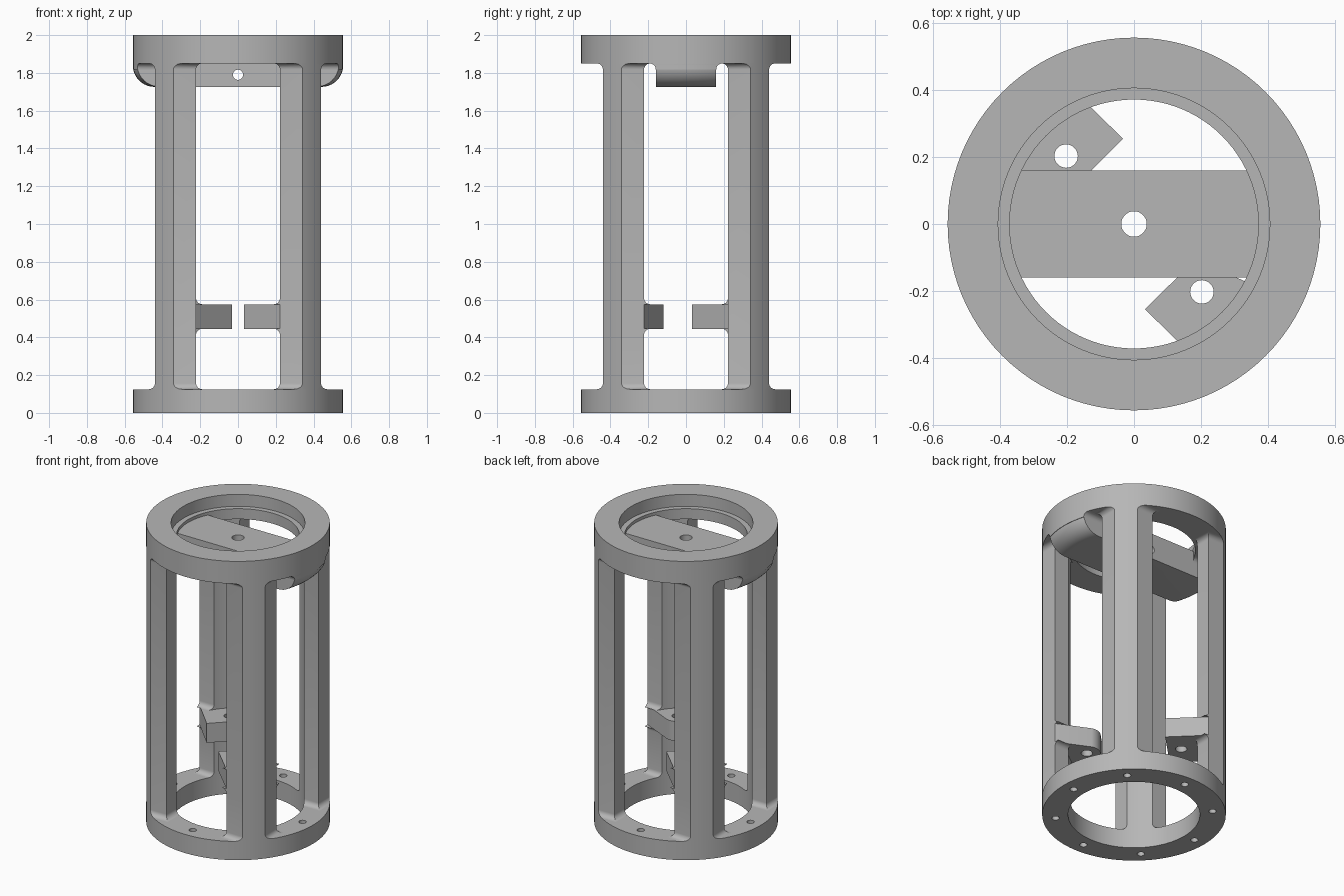
import bpy, bmesh, math
from mathutils import Vector

cube = bpy.data.objects.get("Cube")
if cube:
    bpy.data.objects.remove(cube, do_unlink=True)

grey = bpy.data.materials.new("plain_grey")
grey.use_nodes = True
colour = (0.47, 0.47, 0.47, 1)
grey.diffuse_color = colour
grey.node_tree.nodes["Principled BSDF"].inputs["Base Color"].default_value = colour

OUTER, BORE, LEDGE = 0.557, 0.40, 0.372
FOOT, NECK, TOP = 0.125, 1.85, 2.0        # main heights
IN, OUT, FIL = 0.222, 0.44, 0.032         # post square and fillet
TAB_LOW, TAB_HIGH = 0.445, 0.575


def circle(r, n=96, cx=0, cy=0):
    return [(cx + r * math.cos(math.tau * i / n), cy + r * math.sin(math.tau * i / n))
            for i in range(n)]


def rect(x0, x1, y0, y1):
    return [(x0, y0), (x1, y0), (x1, y1), (x0, y1)]


def loft(name, sections):
    """Solid through (outline, z) sections, all outlines with equal counts."""
    bm = bmesh.new()
    rings = [[bm.verts.new((x, y, z)) for x, y in pts] for pts, z in sections]
    n = len(rings[0])
    for a, b in zip(rings, rings[1:]):
        for i in range(n):
            j = (i + 1) % n
            bm.faces.new((a[i], a[j], b[j], b[i]))
    bm.faces.new(rings[0][::-1])
    bm.faces.new(rings[-1])
    bmesh.ops.recalc_face_normals(bm, faces=bm.faces)
    mesh = bpy.data.meshes.new(name)
    bm.to_mesh(mesh)
    bm.free()
    mesh.materials.append(grey)
    ob = bpy.data.objects.new(name, mesh)
    bpy.context.collection.objects.link(ob)
    return ob


def rod(r, z0, z1, x=0, y=0, n=96):
    return loft("cutter", [(circle(r, n, x, y), z0), (circle(r, n, x, y), z1)])


def select(ob):
    bpy.ops.object.select_all(action="DESELECT")
    ob.select_set(True)
    bpy.context.view_layer.objects.active = ob


def boolean(ob, cutter, operation="DIFFERENCE"):
    select(ob)
    mod = ob.modifiers.new("cut", "BOOLEAN")
    mod.operation, mod.solver, mod.object = operation, "EXACT", cutter
    bpy.ops.object.modifier_apply(modifier=mod.name)
    bpy.data.objects.remove(cutter, do_unlink=True)


def clip_to_tube(ob, inner):
    boolean(ob, rod(OUTER, -1, 3), "INTERSECT")
    boolean(ob, rod(inner, -1, 3))


def finish(ob):
    select(ob)
    bpy.ops.object.shade_smooth_by_angle(angle=math.radians(30))


def fillet(z, direction, steps=6):
    """(flare, z) pairs of a quarter-round, widest at z."""
    out = []
    for i in range(steps + 1):
        a = math.pi / 2 * i / steps
        out.append((FIL * (1 - math.cos(a)), z - direction * FIL * (1 - math.sin(a))))
    return out if direction > 0 else out[::-1]


# base ring with its bolt holes
base = rod(OUTER, 0, FOOT)
base.name = "base_ring"
boolean(base, rod(BORE, -1, 1))
for k in range(8):
    a = math.tau * k / 8
    boolean(base, rod(0.023, -1, 1, 0.478 * math.cos(a), 0.478 * math.sin(a), 20))
finish(base)

# top ring with a recess and an inner ledge
ring = rod(OUTER, NECK, TOP)
ring.name = "top_ring"
boolean(ring, rod(LEDGE, 1, 3))
boolean(ring, rod(0.406, 1.92, 3))
finish(ring)

# four square posts, clipped to the tube and flared at their ends
for k, name in enumerate(["back_left", "back_right", "front_right", "front_left"]):
    steps = [(f, f, z) for f, z in fillet(FOOT, -1)]
    if k % 2:
        steps += [(f, 0, z) for f, z in fillet(TAB_LOW, 1)]
        steps += [(0, 0, TAB_LOW + 0.001), (0, 0, TAB_HIGH - 0.001)]
        steps += [(f, 0, z) for f, z in fillet(TAB_HIGH, -1)]
    steps += [(f, f, z) for f, z in fillet(NECK, 1)]
    post = loft(name + "_post", [(rect(IN - a, OUT + b, IN - a, OUT + b), z)
                                 for a, b, z in steps])
    clip_to_tube(post, BORE)
    post.rotation_euler.z = k * math.pi / 2
    finish(post)

# bridge across the top, its ends rounded underneath
R = 0.115
BOTTOM = 1.726
profile = [(OUTER - R + R * math.sin(a), BOTTOM + R - R * math.cos(a))
           for a in [math.pi / 2 * i / 10 for i in range(11)]]
bridge = loft("bridge", [(circle(r), z) for r, z in profile] + [(circle(OUTER), NECK)])
core = rod(0.39, 1.8, 1.9)
boolean(bridge, core, "UNION")
W = 0.16
slab = rect(-1, 1, -W, W)
boolean(bridge, loft("cutter", [(slab, 1), (slab, 3)]), "INTERSECT")
boolean(bridge, rod(0.038, 1, 3, n=40))
cross = rod(0.027, -1, 1, n=32)
cross.rotation_euler.x = math.pi / 2
cross.location.z = 1.79
boolean(bridge, cross)
finish(bridge)

# fillets between the bridge sides and the top ring
flare = loft("bridge_fillet", [(rect(-1, 1, -W - f, W + f), z) for f, z in fillet(NECK, 1)])
clip_to_tube(flare, LEDGE)
finish(flare)

# mounting tabs on two opposite posts
HOLE, HOLE_R = 0.203, 0.035
TIP, SIDE = 0.033, 0.255
square_tab = [(-IN, OUT), (-OUT, IN), (-SIDE, TIP), (-TIP, SIDE)]
END_R = 0.083
arc = [(HOLE + END_R * math.cos(a), -HOLE + END_R * math.sin(a))
       for a in [math.radians(135 - 6.5 * i) for i in range(11)]]
round_tab = [(OUT, -IN), (IN, -OUT), (TIP, -SIDE)] + arc
for name, outline, s in (("back_tab", square_tab, -1), ("front_tab", round_tab, 1)):
    tab = loft(name, [(outline, TAB_LOW), (outline, TAB_HIGH)])
    boolean(tab, rod(HOLE_R, 0, 1, s * HOLE, -s * HOLE, 32))
    finish(tab)
